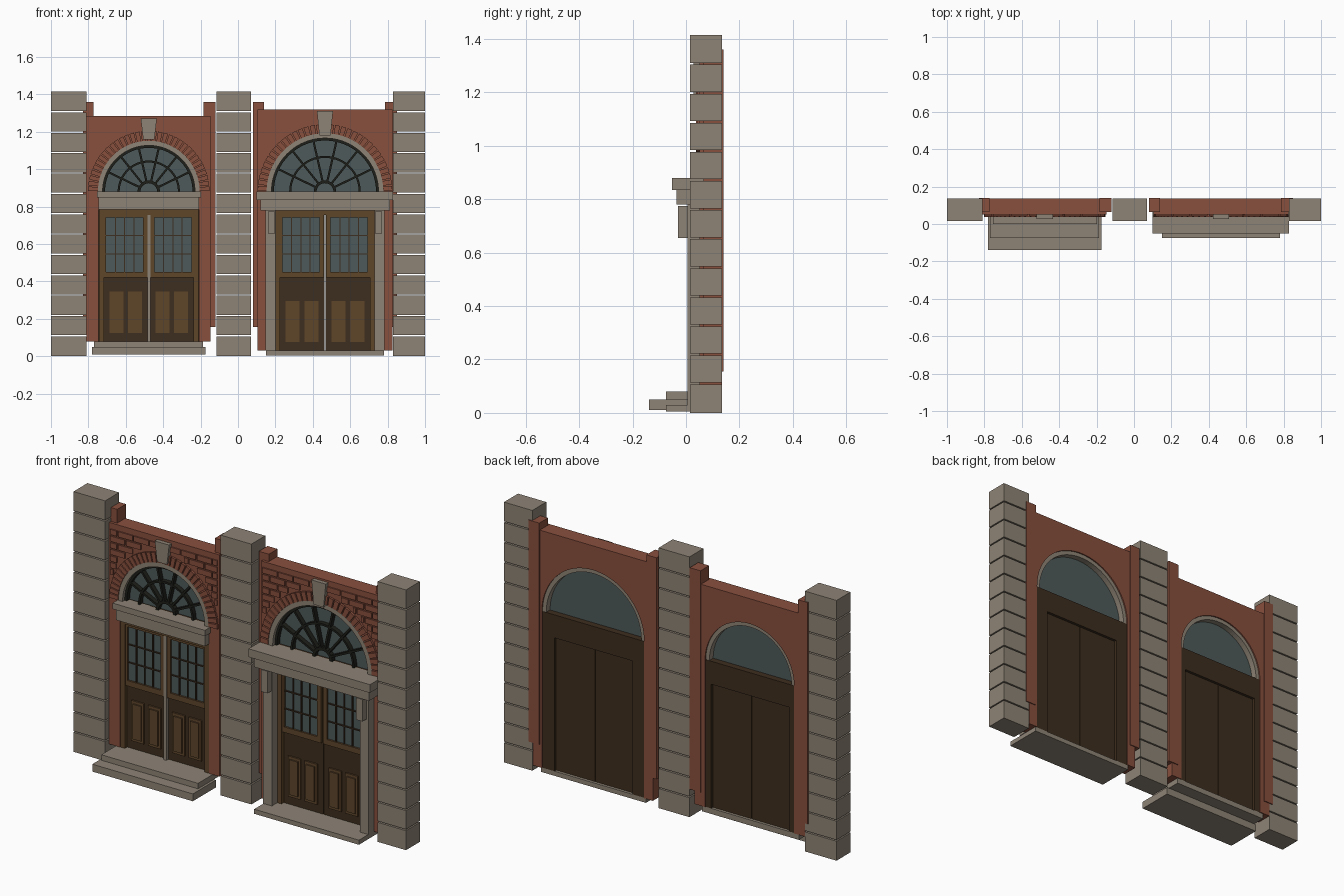
import bpy, bmesh, math

old = bpy.data.objects.get("Cube")
if old:
    bpy.data.objects.remove(old)


def material(name, rgb):
    m = bpy.data.materials.new(name)
    m.use_nodes = True
    m.diffuse_color = (*rgb, 1)
    bsdf = m.node_tree.nodes["Principled BSDF"]
    bsdf.inputs["Base Color"].default_value = (*rgb, 1)
    bsdf.inputs["Roughness"].default_value = 0.9
    return m


STONE = material("grey stone", (0.27, 0.23, 0.18))
BRICK = material("red brick", (0.25, 0.08, 0.048))
GLASS = material("dark glass", (0.077, 0.102, 0.102))
DARK = material("dark wood", (0.048, 0.027, 0.013))
WOOD = material("brown wood", (0.112, 0.06, 0.023))
IRON = material("blackened bars", (0.013, 0.014, 0.010))


def rect(x0, x1, z0, z1):
    return [(x0, z0), (x1, z0), (x1, z1), (x0, z1)]


def arc(cx, cz, r, a0=0, a1=math.pi, n=40):
    angles = [a0 + (a1 - a0) * i / n for i in range(n + 1)]
    return [(cx + r * math.cos(a), cz + r * math.sin(a)) for a in angles]


def band(cx, cz, r0, r1, a0=0, a1=math.pi, n=40):
    return arc(cx, cz, r1, a0, a1, n) + arc(cx, cz, r0, a0, a1, n)[::-1]


def build(name, mat, y0, y1, outlines):
    """Extrude front outlines from y0 back to y1 as one object."""
    bm = bmesh.new()
    for pts in outlines:
        front = [bm.verts.new((x, y0, z)) for x, z in pts]
        back = [bm.verts.new((x, y1, z)) for x, z in pts]
        bm.faces.new(front)
        bm.faces.new(back[::-1])
        for i in range(len(pts)):
            j = (i + 1) % len(pts)
            bm.faces.new((front[j], front[i], back[i], back[j]))
    bmesh.ops.recalc_face_normals(bm, faces=bm.faces)
    mesh = bpy.data.meshes.new(name)
    bm.to_mesh(mesh)
    bm.free()
    mesh.materials.append(mat)
    ob = bpy.data.objects.new(name, mesh)
    bpy.context.collection.objects.link(ob)
    return ob


# Block pillars with open joints
PITCH = 1.415 / 13
for name, x0, x1 in (("left", -1, -0.81), ("middle", -0.115, 0.07), ("right", 0.83, 1)):
    blocks = [rect(x0, x1, i * PITCH + 0.004, (i + 1) * PITCH - 0.003) for i in range(13)]
    blocks[0] = rect(x0, x1, 0, PITCH - 0.003)
    blocks[-1] = rect(x0, x1, 12 * PITCH + 0.004, 1.415)
    build(name + "_pillar", STONE, 0.015, 0.135, blocks)


def brick_courses(cx, cz, radius, x0, x1, top):
    """Staggered bricks filling the wall around the arch."""
    out, row, z, step, length = [], 0, cz + 0.02, 0.036, 0.095
    while z + step < top - 0.02:
        h = math.sqrt(max(0, radius ** 2 - (z - cz) ** 2))
        spans = [(x0, cx - h), (cx + h, x1)] if h else [(x0, x1)]
        for a, b in spans:
            x = x0 - (row % 2) * length / 2
            while x < b:
                left, right = max(x, a), min(x + length - 0.007, b)
                if right - left > 0.012:
                    out.append(rect(left, right, z, z + step - 0.007))
                x += length
        z += step
        row += 1
    return out


def bay(side, cx, base, top, wall, piers, opening, r_glass, r_brick, key):
    cz = 0.88
    n = lambda part: side + "_" + part
    # Brick wall with arched opening, side piers and relief bricks
    x0, x1 = wall
    outline = [(cx + opening, base)] + arc(cx, cz, opening) + [(cx - opening, base)]
    outline += [(x0, base), (x0, top), (x1, top), (x1, base)]
    build(n("brick_wall"), BRICK, 0.05, 0.135, [outline])
    build(n("brick_piers"), BRICK, 0.065, 0.14, [rect(a, b, 0.155, 1.36) for a, b in piers])
    build(n("wall_bricks"), BRICK, 0.043, 0.052,
          brick_courses(cx, cz, r_brick + 0.006, x0 + 0.01, x1 - 0.01, top))
    # Arch of radial bricks
    count = 33
    step = math.pi / count
    build(n("arch_bricks"), BRICK, 0.038, 0.055,
          [band(cx, cz, opening + 0.004, r_brick, (i + 0.1) * step, (i + 0.9) * step, 2)
           for i in range(count)])
    # Stone arch trim and keystone
    build(n("arch_trim"), STONE, 0.042, 0.128, [band(cx, cz, r_glass, opening + 0.004)])
    k0, k1 = key
    build(n("keystone"), STONE, 0.028, 0.06,
          [[(cx - 0.03, k0), (cx + 0.03, k0), (cx + 0.043, k1), (cx - 0.043, k1)]])
    # Fanlight glass with curved and radial bars
    build(n("fanlight_glass"), GLASS, 0.085, 0.095, [arc(cx, cz, r_glass + 0.003)])
    bars = [band(cx, cz, 0.045, 0.06, n=16),
            band(cx, cz, r_glass * 0.63, r_glass * 0.63 + 0.011),
            band(cx, cz, r_glass - 0.013, r_glass)]
    for i in range(1, 7):
        a = math.pi * i / 7
        ux, uz, w = math.cos(a), math.sin(a), 0.0055
        bars.append([(cx + ux * r - uz * s, cz + uz * r + ux * s) for r, s in
                     ((0.055, -w), (r_glass, -w), (r_glass, w), (0.055, w))])
    build(n("fanlight_bars"), IRON, 0.06, 0.086, bars)

    # Door casing: dark backing, brown face
    w, head = 0.265, 0.785
    build(n("door_casing"), DARK, 0.075, 0.13,
          [rect(cx - opening, cx - w + 0.03, base, head),
           rect(cx + w - 0.03, cx + opening, base, head),
           rect(cx - opening, cx + opening, head - 0.03, cz)])
    build(n("door_frame"), WOOD, 0.052, 0.076,
          [rect(cx - w, cx - w + 0.025, base, head),
           rect(cx + w - 0.025, cx + w, base, head),
           rect(cx - w, cx + w, head - 0.03, head)])
    # Door leaves with glazing, rails and raised panels
    leaf, rails, panes, bars, panels, fields = [], [], [], [], [], []
    for s in (-1, 1):
        def box(a, b, z0, z1):
            lo, hi = sorted((cx + s * a, cx + s * b))
            return rect(lo, hi, z0, z1)
        leaf.append(box(0.002, w - 0.02, base, head - 0.02))
        g0, g1, z0, z1 = 0.03, 0.228, 0.45, 0.742
        panes.append(box(g0, g1, z0, z1))
        rails += [box(0.006, g0, z0, z1 + 0.015), box(g1, w - 0.024, z0, z1 + 0.015),
                  box(g0, g1, z1, z1 + 0.015), box(0.006, w - 0.024, 0.42, z0)]
        for i in range(1, 4):
            x = g0 + (g1 - g0) * i / 4
            bars.append(box(x - 0.003, x + 0.003, z0, z1))
        for i in range(1, 3):
            z = z0 + (z1 - z0) * i / 3
            bars.append(box(g0, g1, z - 0.003, z + 0.003))
        for p in (0.035, 0.135):
            low, high = base + 0.045, base + 0.265
            panels.append(box(p, p + 0.075, low, high))
            fields.append(box(p + 0.012, p + 0.063, low + 0.015, high - 0.015))
    build(n("door_leaves"), DARK, 0.072, 0.115, leaf)
    build(n("door_glass"), GLASS, 0.068, 0.073, panes)
    build(n("door_rails"), WOOD, 0.058, 0.073, rails)
    build(n("glazing_bars"), DARK, 0.062, 0.07, bars)
    build(n("door_panels"), WOOD, 0.064, 0.073, panels)
    build(n("panel_fields"), WOOD, 0.057, 0.066, fields)


LEFT, RIGHT = -0.477, 0.465
bay("left", LEFT, 0.08, 1.285, (-0.81, -0.147),
    ((-0.83, -0.772), (-0.185, -0.12)), 0.268, 0.247, 0.325, (1.16, 1.27))
bay("right", RIGHT, 0.03, 1.32, (0.105, 0.826),
    ((0.08, 0.14), (0.785, 0.85)), 0.308, 0.286, 0.36, (1.18, 1.31))

# Left bay stonework: lintel, steps and centre strip
build("left_lintel", STONE, 0.015, 0.08, [rect(LEFT - 0.268, LEFT + 0.268, 0.785, 0.85)])
build("left_lintel_cap", STONE, 0.0, 0.08, [rect(LEFT - 0.278, LEFT + 0.278, 0.848, 0.88)])
build("left_lower_step", STONE, -0.138, 0.06, [rect(-0.78, -0.175, 0.01, 0.05)])
build("left_upper_step", STONE, -0.075, 0.13, [rect(-0.77, -0.188, 0.05, 0.08)])
build("left_centre_strip", STONE, 0.054, 0.073, [rect(LEFT - 0.008, LEFT + 0.008, 0.08, 0.775)])

# Right bay stonework: lintel, jambs, brackets and step
build("right_lintel", STONE, -0.035, 0.08, [rect(0.12, 0.812, 0.78, 0.836)])
build("right_lintel_cap", STONE, -0.052, 0.08, [rect(0.1, 0.83, 0.835, 0.88)])
jambs, brackets = [], []
for s in (-1, 1):
    for group, a, b, z0, z1 in ((jambs, 0.265, 0.318, 0.03, 0.78),
                                (brackets, 0.267, 0.305, 0.655, 0.775)):
        lo, hi = sorted((RIGHT + s * a, RIGHT + s * b))
        group.append(rect(lo, hi, z0, z1))
build("right_jambs", STONE, 0.005, 0.075, jambs)
build("right_brackets", STONE, -0.03, 0.01, brackets)
build("right_step", STONE, -0.075, 0.13, [rect(0.15, 0.78, 0.005, 0.03)])
